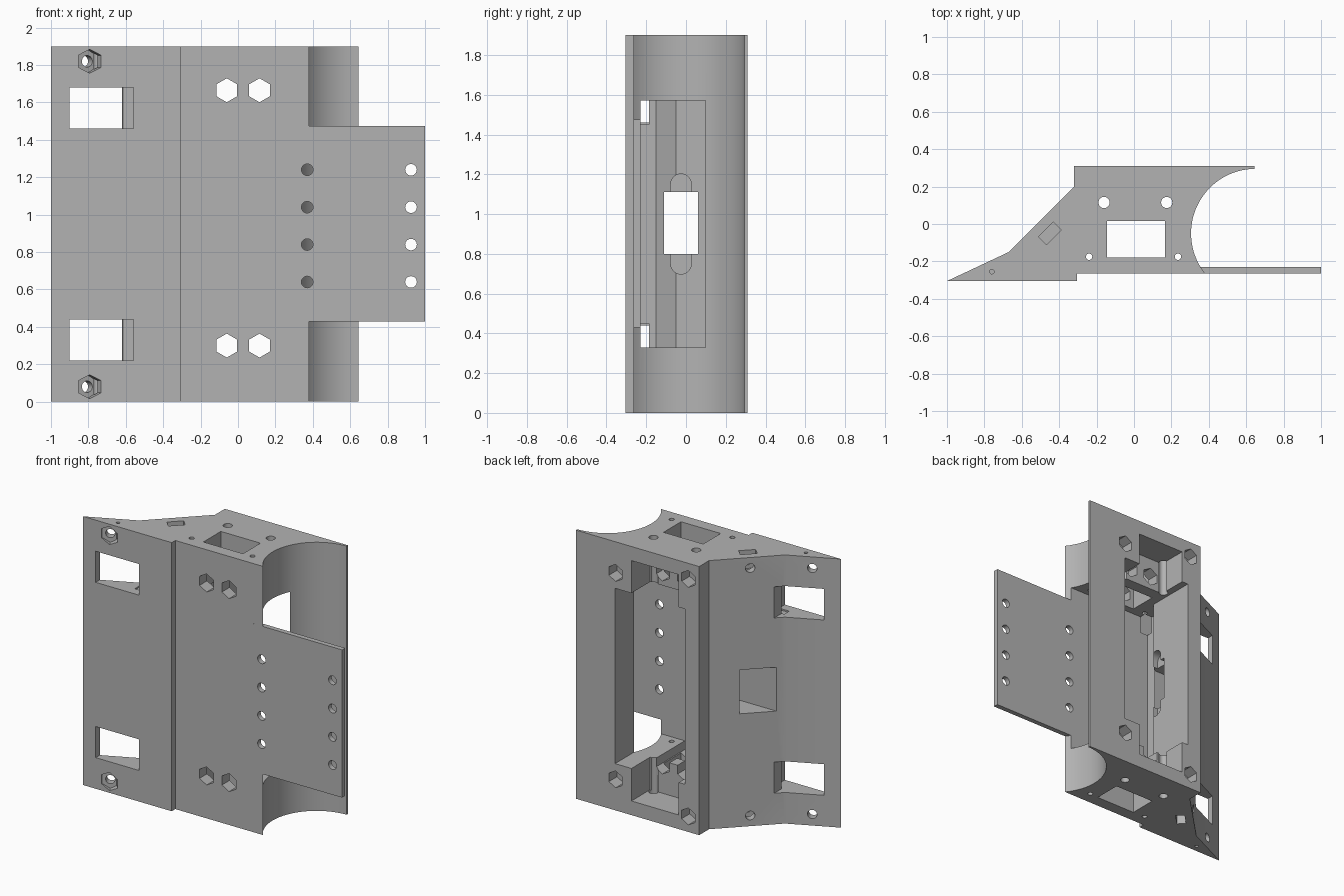
import bpy, bmesh
from math import sin, cos, pi, radians
from mathutils import Vector

if "Cube" in bpy.data.objects:
    bpy.data.objects.remove(bpy.data.objects["Cube"])

H = 1.9
X, Y, Z = Vector((1, 0, 0)), Vector((0, 1, 0)), Vector((0, 0, 1))

grey = bpy.data.materials.new("plain grey")
grey.use_nodes = True
grey.diffuse_color = (0.45, 0.45, 0.45, 1)
grey.node_tree.nodes["Principled BSDF"].inputs["Base Color"].default_value = grey.diffuse_color


def prism(name, pts, start, end, u=X, v=Y, w=Z, origin=(0, 0, 0)):
    """Extrude a flat outline (in u, v) along w from start to end."""
    o = Vector(origin)
    bm = bmesh.new()
    face = bm.faces.new([bm.verts.new(o + u * a + v * b + w * start) for a, b in pts])
    top = bmesh.ops.extrude_face_region(bm, geom=[face])["geom"]
    bmesh.ops.translate(bm, vec=w * (end - start),
                        verts=[g for g in top if isinstance(g, bmesh.types.BMVert)])
    bmesh.ops.recalc_face_normals(bm, faces=bm.faces)
    me = bpy.data.meshes.new(name)
    bm.to_mesh(me)
    bm.free()
    ob = bpy.data.objects.new(name, me)
    bpy.context.collection.objects.link(ob)
    me.materials.append(grey)
    return ob


def box(name, x0, x1, y0, y1, z0, z1):
    return prism(name, [(x0, y0), (x1, y0), (x1, y1), (x0, y1)], z0, z1)


def ngon(n, r, turn=0.0):
    return [(r * cos(2 * pi * i / n + turn), r * sin(2 * pi * i / n + turn)) for i in range(n)]


def combine(tool, operation="DIFFERENCE"):
    mod = body.modifiers.new("combine", "BOOLEAN")
    mod.object, mod.operation, mod.solver = tool, operation, "EXACT"
    bpy.context.view_layer.objects.active = body
    bpy.ops.object.modifier_apply(modifier=mod.name)
    bpy.data.objects.remove(tool)


def drill(pts, start, end, origin, w, u=X):
    combine(prism("cutter", pts, start, end, u, w.cross(u), w, origin))


# Main body: angled outline with a concave cylindrical side
cx, cy, r = 0.65, -0.05, 0.345
arc = [(cx + r * cos(radians(a)), cy + r * sin(radians(a)))
       for a in [218.5 - (218.5 - 91) * i / 40 for i in range(41)]]
outline = [(-1, -0.305), (-0.305, -0.305), (-0.305, -0.265)] + arc + [
    (0.645, 0.31), (-0.32, 0.31), (-0.32, 0.2), (-0.67, -0.15)]
body = prism("mount_body", outline, 0, H)

# Side mounting plate
combine(box("plate", 0.3, 1, -0.265, -0.23, 0.43, 1.475), "UNION")

# Main cavity, undercut below the sloping wall, and open to the concave side
combine(prism("cutter", [(-0.21, 0.4), (-0.21, -0.05), (-0.31, -0.15), (-0.31, -0.23),
                         (0.42, -0.23), (0.338, -0.15), (0.338, 0.4)], 0.33, 1.57))
# Taller recess at the back of the cavity
combine(box("cutter", -0.16, 0.21, 0.1, 0.4, 0.1, 1.8))
# Vertical cable passage
combine(box("cutter", -0.145, 0.165, -0.18, 0.015, -0.1, H + 0.1))
# Square port in the sloping wall with a shallow rounded slot behind it
combine(box("cutter", -0.8, -0.2, -0.11, 0.06, 0.8, 1.11))
slot = [(0.052 * cos(radians(a)) - 0.025, 0.052 * sin(radians(a)) + (1.15 if a < 180 else 0.75))
        for a in list(range(0, 180, 15)) + [179.9] + list(range(180, 361, 15))]
combine(prism("cutter", slot, -0.27, -0.15, Y, Z, X))

# Vertical through holes
for x, y, rad in [(-0.16, 0.115, 0.03), (0.175, 0.115, 0.03),
                  (-0.24, -0.175, 0.017), (0.235, -0.175, 0.017)]:
    drill(ngon(24, rad), -0.1, H + 0.1, (x, y, 0), Z)

# Plate screw holes
for z in (0.64, 0.84, 1.04, 1.24):
    for x in (0.37, 0.925):
        drill(ngon(24, 0.031), -0.35, -0.2, (x, 0, z), Y)

slope = Vector((1, 1, 0)).normalized()
slope_in = Vector((1, -1, 0)).normalized()
wing = Vector((0.33, 0.155, 0)).normalized()
wing_in = Vector((0.155, -0.33, 0)).normalized()

# Features repeated at the bottom and top ends
for end, up in ((0, 1), (H, -1)):
    def at(d):
        return end + up * d

    # Wing window with one angled side, and the strap passage to the cavity
    combine(prism("cutter", [(-0.9, -0.4), (-0.56, -0.4), (-0.56, -0.24), (-0.62, -0.18),
                             (-0.62, 0), (-0.9, 0)], at(0.22), at(0.44)))
    combine(box("cutter", -0.64, -0.25, -0.24, -0.185, *sorted((at(0.22), at(0.45)))))
    # Front hexagonal holes
    for x in (-0.06, 0.115):
        drill(ngon(6, 0.064, pi / 2), -0.4, 0.15, (x, 0, at(0.3 if up > 0 else 0.235)), Y)
    # Back hexagonal pockets
    for x, d in ((0.334, 0.22), (-0.235, 0.11)):
        drill(ngon(6, 0.06, pi / 2), 0.22, 0.4, (x, 0, at(d)), Y)
    # Wing screw hole and hexagonal nut recess
    p = (-0.83, -0.225, at(0.08))
    drill(ngon(24, 0.031), -0.1, 0.3, p, wing_in, wing)
    drill(ngon(6, 0.064, pi / 2), 0.055, 0.3, p, wing_in, wing)
    # Sloping wall screw hole and its nut slot
    drill(ngon(24, 0.031), -0.1, 0.16, (-0.51, 0.01, at(0.075)), slope_in, slope)
    drill([(-0.055, -0.03), (0.055, -0.03), (0.055, 0.03), (-0.055, 0.03)],
          -0.1, 0.13, (-0.45, -0.05, end), Z * up, slope)
    # Small pilot hole in the wing end
    drill(ngon(12, 0.012), -0.1, 0.12, (-0.76, -0.255, end), Z * up)

# Smooth curved walls, crisp edges
bpy.ops.object.select_all(action="DESELECT")
body.select_set(True)
bpy.context.view_layer.objects.active = body
bpy.ops.object.shade_smooth_by_angle(angle=radians(25))
